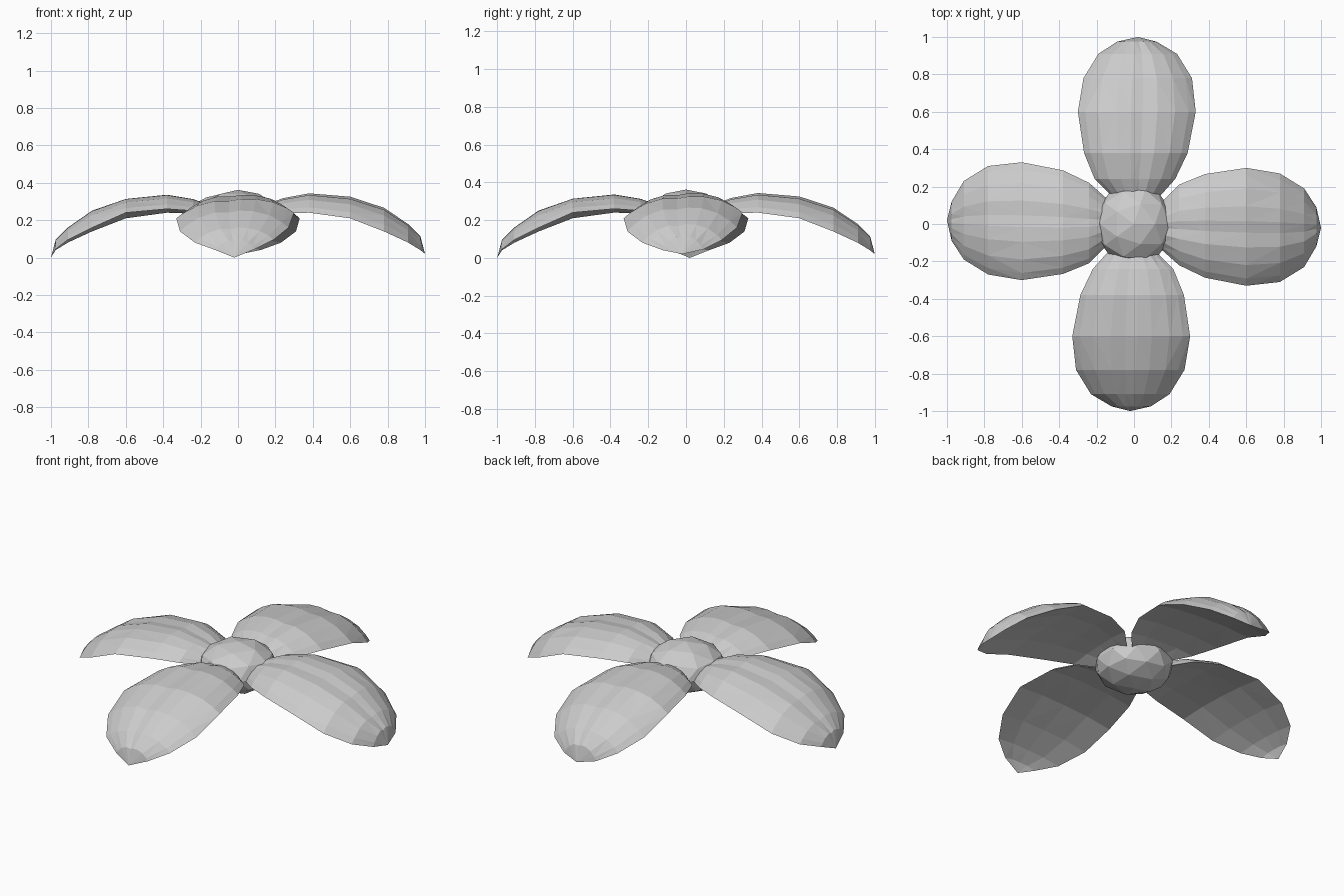
import bpy, bmesh, math
from mathutils import Matrix

if "Cube" in bpy.data.objects:
    bpy.data.objects.remove(bpy.data.objects["Cube"])

# Petal stations, pointing along +x: x, left y, right y, left rim z, right rim z, crown z
STATIONS = [
    (0.15, 0.12, -0.14, 0.225, 0.215, 0.280),
    (0.24, 0.21, -0.22, 0.250, 0.235, 0.312),
    (0.38, 0.267, -0.287, 0.260, 0.240, 0.335),
    (0.60, 0.30, -0.33, 0.240, 0.210, 0.312),
    (0.78, 0.27, -0.31, 0.160, 0.140, 0.250),
    (0.91, 0.19, -0.23, 0.095, 0.080, 0.160),
    (0.975, 0.09, -0.12, 0.045, 0.040, 0.095),
]
TIP = (1.0, -0.02, 0.0)
TOP = [-1, -0.88, -0.65, -0.35, -0.1, 0.1, 0.35, 0.65, 0.88, 1]   # upper face
UNDER = [0.5, 0, -0.5]                                            # underside


def ring_points(station, lift):
    x, yl, yr, zl, zr, crown = station
    bulge = crown + lift * x - (zl + zr) / 2

    def point(t, scale, groove):
        k = (t + 1) / 2
        z = zr + (zl - zr) * k + scale * bulge * (1 - abs(t) ** 2.8)
        return (x, yr + (yl - yr) * k, z - groove)
    # shallow groove along one side of the midrib
    pts = [point(t, 1.0, 0.008 if t == -0.1 else 0) for t in TOP]
    return pts + [point(t, 0.2, 0) for t in UNDER]


def make_petal(name, angle, lift):
    bm = bmesh.new()
    rings = [[bm.verts.new(p) for p in ring_points(s, lift)] for s in STATIONS]
    tip = bm.verts.new((TIP[0], TIP[1], TIP[2] + lift))
    n = len(rings[0])
    for a, b in zip(rings, rings[1:]):
        for i in range(n):
            j = (i + 1) % n
            bm.faces.new((a[i], a[j], b[j], b[i]))
    for i in range(n):
        bm.faces.new((rings[-1][i], rings[-1][(i + 1) % n], tip))
    bm.faces.new(rings[0])
    bmesh.ops.recalc_face_normals(bm, faces=bm.faces)
    bmesh.ops.triangulate(bm, faces=bm.faces)
    bm.transform(Matrix.Rotation(angle, 4, 'Z'))
    mesh = bpy.data.meshes.new(name)
    bm.to_mesh(mesh)
    bm.free()
    obj = bpy.data.objects.new(name, mesh)
    bpy.context.collection.objects.link(obj)


# Four drooping petals, the right and back ones held slightly higher
for i, (side, lift) in enumerate((("right", 0.02), ("back", 0.02),
                                  ("left", 0.0), ("front", 0.0))):
    make_petal(side + "_petal", i * math.pi / 2, lift)

# Flattened faceted centre
bpy.ops.mesh.primitive_ico_sphere_add(subdivisions=2, radius=1, location=(0, 0, 0.22))
centre = bpy.context.object
centre.name = "flower_centre"
centre.scale = (0.215, 0.215, 0.142)
